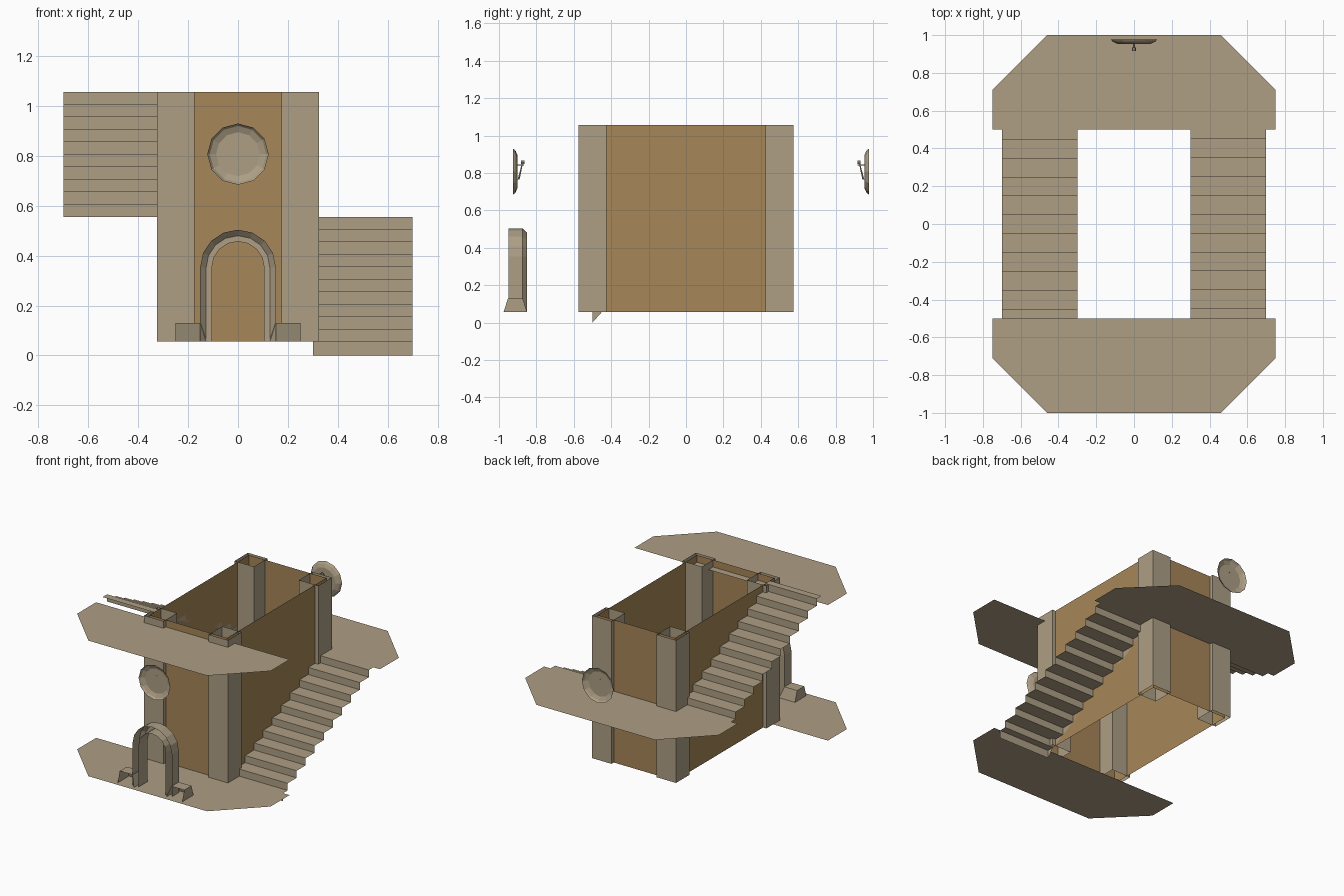
import bpy, math

if "Cube" in bpy.data.objects:
    bpy.data.objects.remove(bpy.data.objects["Cube"])

def material(name, rgb):
    m = bpy.data.materials.new(name)
    m.diffuse_color = (*rgb, 1)
    m.use_nodes = True
    m.node_tree.nodes["Principled BSDF"].inputs["Base Color"].default_value = m.diffuse_color
    return m

STONE = material("tan stone", (0.42, 0.345, 0.235))
WALL = material("brown plaster", (0.39, 0.24, 0.10))

def make(name, verts, faces, mat=STONE):
    me = bpy.data.meshes.new(name)
    me.from_pydata(verts, [], faces)
    me.materials.append(mat)
    me.update()
    ob = bpy.data.objects.new(name, me)
    bpy.context.collection.objects.link(ob)
    return ob

def bridge(rings, closed):
    """Quads between consecutive rings of equal length."""
    n = len(rings[0])
    verts = [v for r in rings for v in r]
    faces = []
    for k in range(len(rings) - 1):
        for i in range(n if closed else n - 1):
            j = (i + 1) % n
            faces.append((k*n + i, k*n + j, (k+1)*n + j, (k+1)*n + i))
    return verts, faces

LOW, TOP = 0.056, 1.056
SQUARE = ((-1, -1), (1, -1), (1, 1), (-1, 1))

def tube(name, cx, cy, hx, hy, mat):
    """Open-ended rectangular tube."""
    make(name, *bridge([[(cx + dx*hx, cy + dy*hy, z) for dx, dy in SQUARE]
                        for z in (LOW, TOP)], True), mat)

# Open square columns at the corners, thin walls running through them
for sx, sy in SQUARE:
    tube("column", sx*0.25, sy*0.5, 0.075, 0.075, STONE)
tube("tower_walls", 0, 0, 0.3, 0.55, WALL)

# Flat landings with clipped corners
for s, z in ((1, LOW), (-1, 0.556), (1, 1.006)):
    pts = [(-0.75, -0.5), (-0.75, -0.71), (-0.46, -1), (0.46, -1), (0.75, -0.71), (0.75, -0.5)]
    make("landing", [(s*x, s*y, z) for x, y in pts], [tuple(range(6))])

# Stairs: folded sheet of treads and risers, open below,
# with small triangles closing the inner side
def stairs(name, s, base, skip_first):
    verts, faces = [], []
    edges = [-0.5] + [-0.45 + 0.1*i for i in range(10)] + [0.5]
    for i in range(11):
        y0, y1 = edges[i], edges[i + 1]
        z1 = base + 0.05*i
        z0 = z1 - 0.05 if i else z1 - 0.056
        b = len(verts)
        for x in (0.3, 0.7):
            verts += [(s*x, s*y0, z0), (s*x, s*y0, z1), (s*x, s*y1, z1)]
        faces.append((b + 1, b + 4, b + 5, b + 2))                  # tread
        if i or not skip_first:
            faces += [(b, b + 3, b + 4, b + 1), (b, b + 1, b + 2)]  # riser, inner end
    make(name, verts, faces)

stairs("right_stairs", 1, LOW, False)
stairs("left_stairs", -1, 0.556, True)

# Doorway arch: open-backed shell swept around a round-headed path
def arch_ring(r, y):
    arc = [(r*math.cos(math.pi*i/8), y, 0.352 + r*math.sin(math.pi*i/8)) for i in range(9)]
    return [(r, y, LOW)] + arc + [(-r, y, LOW)]

make("door_arch", *bridge([arch_ring(r, y) for r, y in
     ((0.152, -0.95), (0.152, -0.873), (0.128, -0.85), (0.105, -0.85), (0.105, -0.95))], False))

# Tapered feet of the arch, open at the front
for s in (-1, 1):
    rings = [[(s*x0, y0, z), (s*0.25, y0, z), (s*0.25, y1, z), (s*x0, y1, z)]
             for x0, y0, y1, z in ((0.125, -0.975, -0.85, LOW), (0.15, -0.952, -0.873, 0.13))]
    v, f = bridge(rings, True)
    make("arch_foot", v, f[1:] + [(4, 5, 6, 7)])

# Twelve-sided dishes opening outwards, with a small pin and hand on the inner side
def rod(name, a, b, ra, rb):
    (x, ya, za), (_, yb, zb) = a, b
    L = math.hypot(yb - ya, zb - za)
    ny, nz = -(zb - za)/L, (yb - ya)/L
    rings = [[(x + r*math.cos(t*math.pi/3), y + r*math.sin(t*math.pi/3)*ny,
               z + r*math.sin(t*math.pi/3)*nz) for t in range(6)]
             for y, z, r in ((ya, za, ra), (yb, zb, rb))]
    v, f = bridge(rings, True)
    make(name, v, f + [tuple(range(6)), tuple(range(11, 5, -1))])

for s, y in ((1, -0.925), (-1, 0.978)):
    zc = 0.807
    rings = [[(r*math.sin(i*math.pi/6), y + s*d, zc + r*math.cos(i*math.pi/6)) for i in range(12)]
             for r, d in ((0.123, 0), (0.113, 0.013), (0.088, 0.024))]
    v, f = bridge(rings, True)
    make("dish", v, f + [tuple(range(24, 36))])
    rod("dish_pin", (0, y + s*0.022, 0.842), (0, y + s*0.06, 0.842), 0.004, 0.004)
    rod("dish_knob", (0, y + s*0.044, 0.858), (0, y + s*0.062, 0.858), 0.011, 0.011)
    rod("dish_hand", (0, y + s*0.05, 0.85), (0, y + s*0.03, 0.765), 0.003, 0.006)
